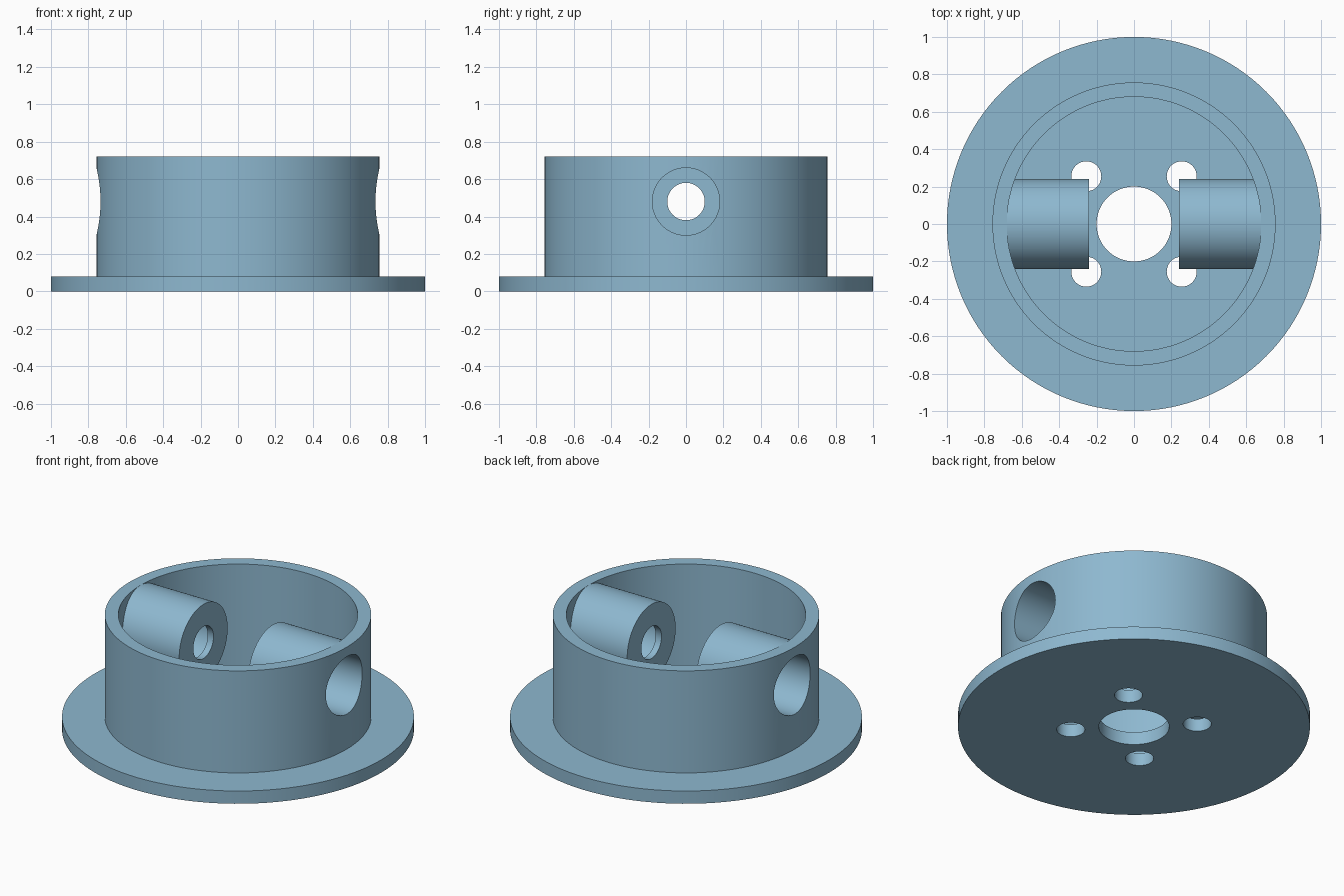
import bpy, math
from mathutils import Matrix

if "Cube" in bpy.data.objects:
    bpy.data.objects.remove(bpy.data.objects["Cube"])

SEG = 128
blue = bpy.data.materials.new("steel_blue")
blue.diffuse_color = (0.27, 0.48, 0.63, 1)
blue.use_nodes = True
blue.node_tree.nodes["Principled BSDF"].inputs["Base Color"].default_value = blue.diffuse_color


def cylinder(name, radius, start, end, axis="Z", x=0, y=0, z=0, seg=SEG):
    """Cylinder running from start to end along the given axis."""
    mid = (start + end) / 2
    loc = (mid, y, z) if axis == "X" else (x, y, mid)
    rot = (0, math.pi / 2, 0) if axis == "X" else (0, 0, 0)
    bpy.ops.mesh.primitive_cylinder_add(vertices=seg, radius=radius, depth=abs(end - start),
                                        location=loc, rotation=rot)
    ob = bpy.context.object
    ob.name = name
    return ob


def combine(target, tool, operation):
    """Apply an exact boolean and remove the helper."""
    mod = target.modifiers.new(operation.lower(), "BOOLEAN")
    mod.operation, mod.solver, mod.object = operation, "EXACT", tool
    bpy.context.view_layer.objects.active = target
    bpy.ops.object.modifier_apply(modifier=mod.name)
    bpy.data.objects.remove(tool, do_unlink=True)


# Round wall, hollowed out
housing = cylinder("flanged_housing", 0.757, 0.04, 0.72)
combine(housing, cylinder("wall_cavity", 0.68, 0.0, 0.8), "DIFFERENCE")

# Two horizontal sockets, ending inside the wall
for s in (-1, 1):
    combine(housing, cylinder("socket", 0.24, s * 0.24, s * 0.70, "X", z=0.48), "UNION")

# Flange plate
combine(housing, cylinder("flange", 1.0, 0.0, 0.08), "UNION")

# Stepped socket bores: wide from outside, narrow through the end lip
for s in (-1, 1):
    combine(housing, cylinder("bore", 0.18, s * 0.28, s * 0.9, "X", z=0.48), "DIFFERENCE")
    combine(housing, cylinder("lip_hole", 0.10, s * 0.18, s * 0.4, "X", z=0.48, seg=64), "DIFFERENCE")

# Centre hole and four screw holes in the plate
combine(housing, cylinder("centre_hole", 0.20, -0.1, 0.15), "DIFFERENCE")
for sx in (-1, 1):
    for sy in (-1, 1):
        combine(housing, cylinder("screw_hole", 0.08, -0.1, 0.15, x=sx * 0.255, y=sy * 0.255, seg=64),
                "DIFFERENCE")

# Finish
housing.data.materials.clear()
housing.data.materials.append(blue)
for p in housing.data.polygons:
    p.material_index = 0
bpy.ops.object.select_all(action="DESELECT")
housing.select_set(True)
bpy.context.view_layer.objects.active = housing
bpy.ops.object.shade_smooth_by_angle(angle=math.radians(30))
